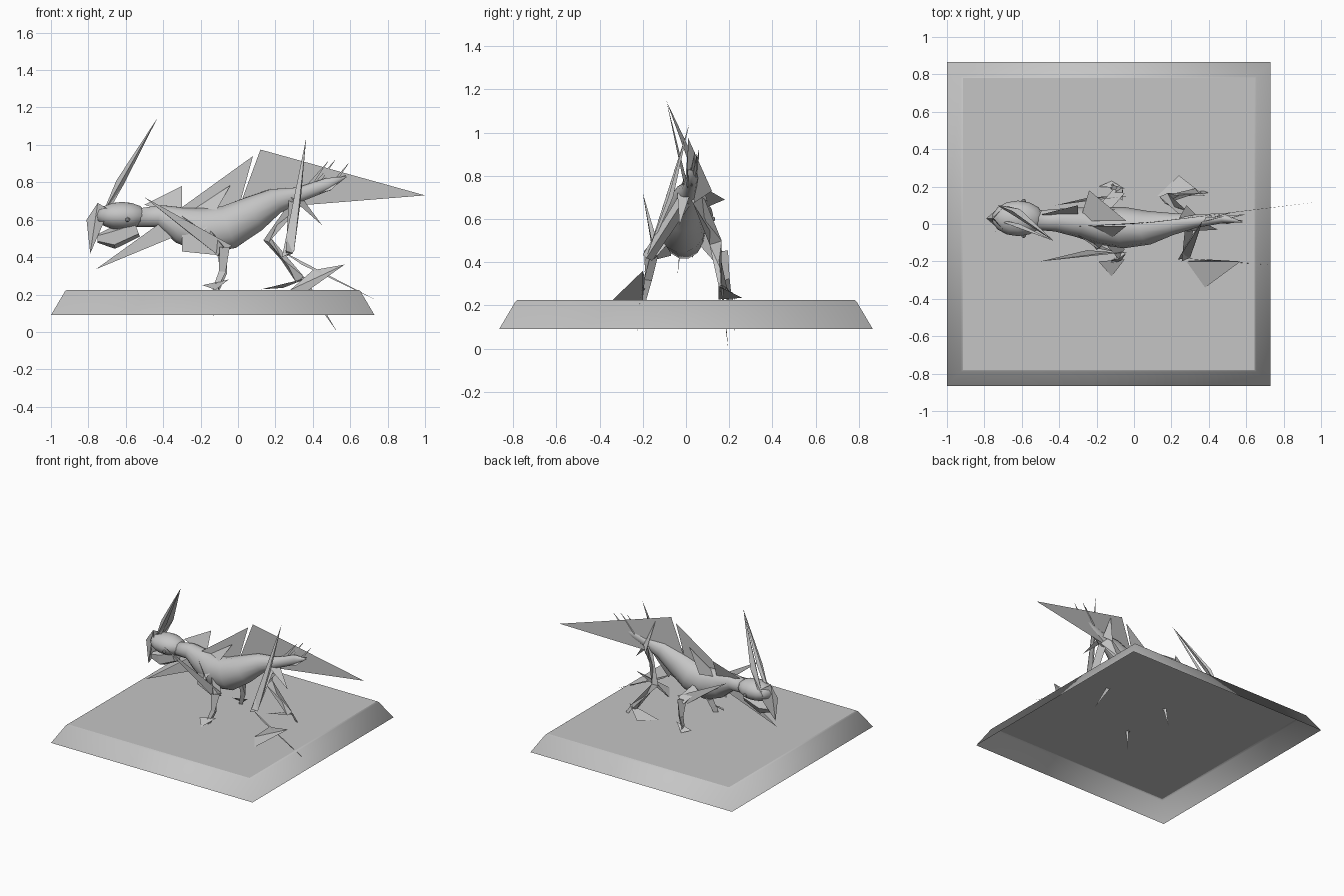
import bpy
import bmesh
from math import cos, sin, pi, radians
from mathutils import Vector

old = bpy.data.objects.get("Cube")
if old:
    bpy.data.objects.remove(old, do_unlink=True)

stone = bpy.data.materials.new("plain_grey")
stone.use_nodes = True
GREY = (0.56, 0.56, 0.56, 1)
stone.diffuse_color = GREY
stone.node_tree.nodes["Principled BSDF"].inputs["Base Color"].default_value = GREY


def finish(name, bm, smooth=False, recalc=True):
    """Turn a bmesh into a named, coloured object."""
    if recalc:
        bmesh.ops.recalc_face_normals(bm, faces=bm.faces[:])
    for face in bm.faces:
        face.smooth = smooth
    mesh = bpy.data.meshes.new(name)
    bm.to_mesh(mesh)
    bm.free()
    mesh.materials.append(stone)
    obj = bpy.data.objects.new(name, mesh)
    bpy.context.scene.collection.objects.link(obj)
    return obj


def plate(name, *points):
    """A thin sharp polygon, filled as a fan from its first corner."""
    bm = bmesh.new()
    verts = [bm.verts.new(p) for p in points]
    for b, c in zip(verts[1:], verts[2:]):
        bm.faces.new((verts[0], b, c))
    return finish(name, bm)


def loft(name, path, sides=3, smooth=False):
    """Skin rings along a path of (x, y, z, half width, half height)."""
    bm = bmesh.new()
    centres = [Vector(p[:3]) for p in path]
    rings = []
    for i, (x, y, z, wide, high) in enumerate(path):
        ahead = centres[min(i + 1, len(path) - 1)]
        behind = centres[max(i - 1, 0)]
        tangent = (ahead - behind).normalized()
        across = Vector((0, 0, 1)).cross(tangent).normalized()
        upward = tangent.cross(across)
        ring = []
        for k in range(sides):
            a = 2 * pi * k / sides
            ring.append(bm.verts.new(centres[i] + across * wide * cos(a) + upward * high * sin(a)))
        rings.append(ring)
    for low, top in zip(rings, rings[1:]):
        for k in range(sides):
            n = (k + 1) % sides
            bm.faces.new((low[k], low[n], top[n], top[k]))
    bm.faces.new(rings[0])
    bm.faces.new(rings[-1])
    return finish(name, bm, smooth)


def spike(name, root, tip, width):
    """A slim three-sided point."""
    return loft(name, [(*root, width, width), (*tip, 0.001, 0.001)])


# Hollow plinth with sloping sides and a softened upper rim
bm = bmesh.new()
rings = []
for inset, z in ((0, 0.09), (0.075, 0.217), (0.085, 0.225)):
    left, right, side = -1 + inset, 0.73 - inset, 0.865 - inset
    rings.append([bm.verts.new((x, y, z)) for x, y in
                  ((left, -side), (right, -side), (right, side), (left, side))])
for low, top in zip(rings, rings[1:]):
    for k in range(4):
        n = (k + 1) % 4
        bm.faces.new((low[k], low[n], top[n], top[k]))
lid = bm.faces.new(rings[-1])
base = finish("plinth", bm, True, recalc=False)
base.data.polygons[len(base.data.polygons) - 1].use_smooth = False

# Torso, neck and tail in one smooth skin
loft("body", [
    (-0.54, 0.02, 0.61, 0.05, 0.05),
    (-0.42, 0.02, 0.62, 0.06, 0.06),
    (-0.3, 0.01, 0.57, 0.08, 0.1),
    (-0.18, -0.01, 0.54, 0.10, 0.125),
    (-0.05, -0.02, 0.56, 0.11, 0.12),
    (0.08, -0.02, 0.63, 0.09, 0.1),
    (0.2, 0, 0.70, 0.06, 0.07),
    (0.33, 0.015, 0.735, 0.035, 0.04),
    (0.48, 0.03, 0.79, 0.025, 0.035),
    (0.58, 0.01, 0.83, 0.002, 0.002)], 14, True)

# Head, eyes, jaw, beak
bm = bmesh.new()
bmesh.ops.create_uvsphere(bm, u_segments=14, v_segments=8, radius=1)
for v in bm.verts:
    v.co = Vector((-0.62 + v.co.x * 0.14, 0.03 + v.co.y * 0.095, 0.62 + v.co.z * 0.075))
finish("head", bm, True)
for side, label in ((-1, "right"), (1, "left")):
    bm = bmesh.new()
    bmesh.ops.create_icosphere(bm, subdivisions=1, radius=0.014)
    bmesh.ops.translate(bm, verts=bm.verts[:], vec=(-0.59, 0.03 + side * 0.092, 0.6))
    finish(label + "_eye", bm)
loft("lower_jaw", [(-0.75, 0.02, 0.5, 0.02, 0.025), (-0.67, 0.02, 0.5, 0.045, 0.06),
                   (-0.54, 0.02, 0.55, 0.05, 0.045)], 5)
for side, label in ((-1, "right"), (1, "left")):
    y = 0.03 + side * 0.06
    plate(label + "_beak", (-0.79, 0.03, 0.42), (-0.81, 0.03, 0.6), (-0.75, 0.03, 0.69),
          (-0.7, y, 0.66), (-0.72, y, 0.58))

# Pair of swept horns meeting at one tip
HORN_TIP = (-0.43, -0.09, 1.145)
for label, y in (("right", 0.02), ("left", 0.1)):
    plate(label + "_horn", (-0.73, y, 0.62), (-0.65, y - 0.03, 0.81), HORN_TIP,
          (-0.61, y - 0.02, 0.79), (-0.7, y, 0.63))

# Tall vertical sail along the back
PEAK, KEEL = (0.12, 0.01, 0.975), (0, 0, 0.65)
plate("rear_sail", PEAK, (1, 0.12, 0.73), KEEL)
plate("front_sail", (0.08, 0.01, 0.94), (-0.76, -0.04, 0.335), KEEL)

# Neck and shoulder plates
plate("neck_plate", (-0.5, 0.05, 0.68), (-0.3, 0.1, 0.78), (-0.3, 0.04, 0.61))
plate("left_shoulder_plate", (-0.29, 0.015, 0.62), (-0.04, 0.015, 0.785), (-0.24, 0.18, 0.69))
plate("right_shoulder_plate", (-0.29, -0.01, 0.62), (-0.04, -0.01, 0.785), (-0.2, -0.14, 0.5))
plate("chest_plate", (-0.3, -0.06, 0.62), (-0.3, -0.07, 0.43), (-0.1, -0.15, 0.41), (-0.2, -0.13, 0.55))

# Front legs: swept elbow blade, shin, splayed foot and claw
for side, label in ((-1, "right"), (1, "left")):
    reach = (-0.5, -0.2, 0.72) if side < 0 else (-0.42, 0.1, 0.64)
    plate(label + "_elbow_blade", reach, (-0.03, side * 0.15, 0.46),
          (-0.12, side * 0.15, 0.42), (-0.25, side * 0.14, 0.52))
    loft(label + "_upper_arm", [(-0.15, side * 0.08, 0.52, 0.04, 0.04),
                                (-0.08, side * 0.16, 0.43, 0.04, 0.04)])
    loft(label + "_front_shin", [(-0.08, side * 0.16, 0.45, 0.035, 0.04),
                                 (-0.08, side * 0.18, 0.32, 0.02, 0.025),
                                 (-0.12, side * 0.2, 0.22, 0.012, 0.02)])
    plate(label + "_front_foot", (-0.19, side * 0.2, 0.25), (-0.05, side * 0.19, 0.28),
          (-0.12, side * (0.28 if side < 0 else 0.23), 0.225))
    spike(label + "_front_claw", (-0.11, side * 0.2, 0.26), (-0.13, side * 0.225, 0.085), 0.015)

# Right hind leg: long thigh blade, trailing shin and flat foot
plate("right_thigh_blade", (0.365, 0.015, 1.04), (0.31, -0.06, 0.7), (0.235, -0.19, 0.4),
      (0.3, -0.18, 0.43), (0.335, -0.08, 0.7))
loft("right_hip", [(0.29, 0, 0.7, 0.03, 0.04), (0.27, -0.18, 0.42, 0.025, 0.03)])
plate("right_hind_shin", (0.24, -0.18, 0.43), (0.74, -0.22, 0.17), (0.34, -0.19, 0.36))
plate("right_hind_foot", (0.28, -0.2, 0.225), (0.4, -0.19, 0.33), (0.57, -0.2, 0.36), (0.38, -0.34, 0.225))

# Left hind leg: folded knee, hock, flat foot and a claw through the plinth
loft("left_hind_leg", [(0.3, 0.04, 0.7, 0.03, 0.05), (0.16, 0.14, 0.49, 0.025, 0.035),
                       (0.33, 0.17, 0.28, 0.02, 0.03)])
plate("left_hind_foot", (0.125, 0.15, 0.228), (0.24, 0.26, 0.235), (0.38, 0.15, 0.29))
plate("left_hind_claw", (0.31, 0.17, 0.31), (0.53, 0.195, 0), (0.36, 0.16, 0.29))

# Hip plates and tail spines
plate("left_hip_plate", (0.24, 0.03, 0.92), (0.33, 0.05, 0.72), (0.28, 0.1, 0.68))
plate("rear_hip_plate", (0.28, -0.04, 0.72), (0.34, 0.02, 0.72), (0.45, -0.03, 0.57))
for x, y, z in ((0.37, 0.02, 0.77), (0.41, 0.04, 0.78), (0.48, 0.03, 0.76)):
    spike("tail_spine", (x, y, z), (x + 0.11, y + 0.02, z + 0.14), 0.015)
plate("tail_fin", (0.3, 0.03, 0.7), (0.5, 0, 0.76), (0.58, 0.02, 0.84), (0.36, 0.03, 0.77))
